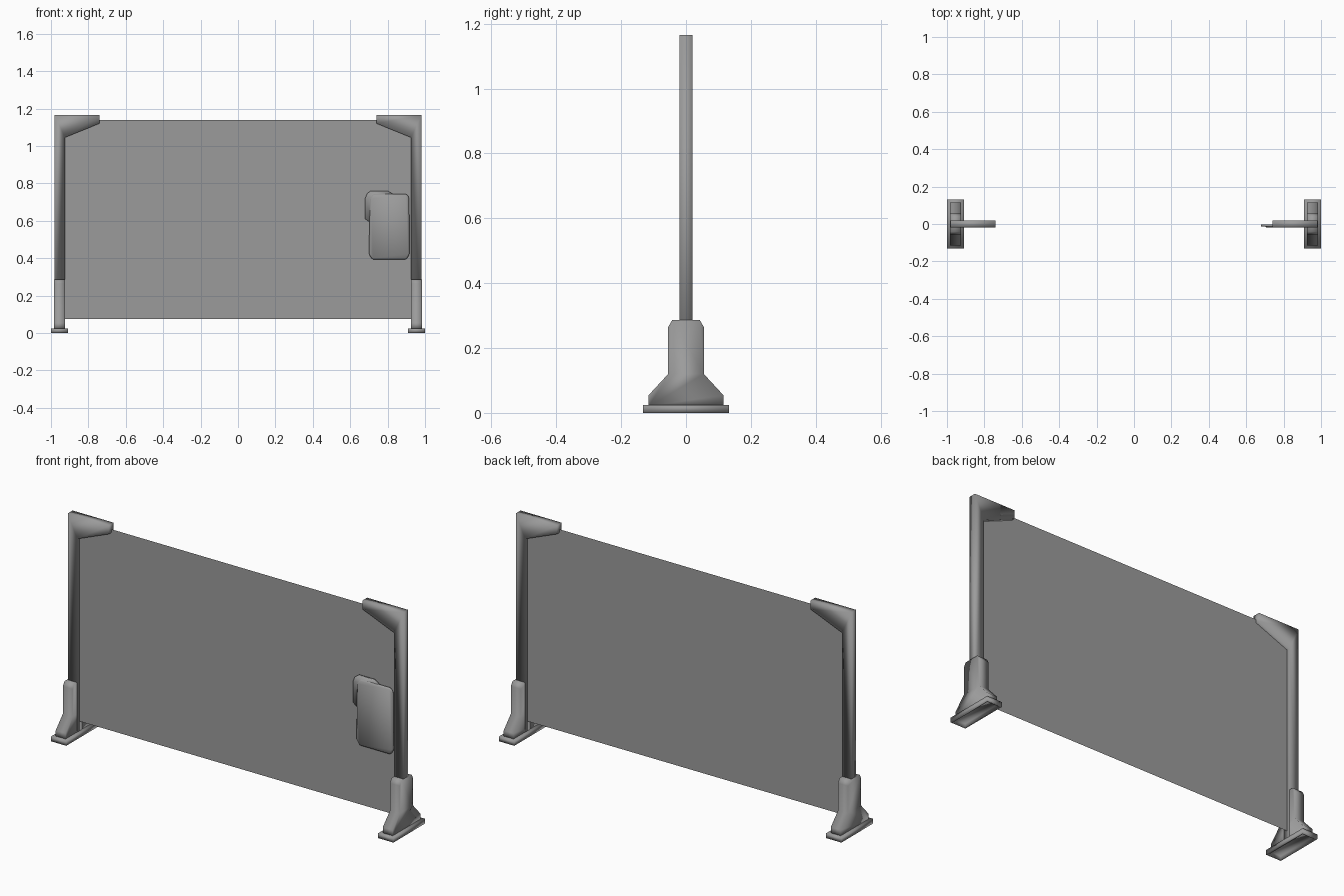
import bpy, bmesh
from mathutils import Vector

if "Cube" in bpy.data.objects:
    bpy.data.objects.remove(bpy.data.objects["Cube"])

grey = bpy.data.materials.new("dark_grey")
grey.diffuse_color = (0.33, 0.33, 0.33, 1)
grey.use_nodes = True
grey.node_tree.nodes["Principled BSDF"].inputs["Base Color"].default_value = grey.diffuse_color


def finish(bm, name, mirror=False, bevel=0.0):
    """Turn a bmesh into a fully smooth-shaded object."""
    bmesh.ops.recalc_face_normals(bm, faces=bm.faces)
    me = bpy.data.meshes.new(name)
    bm.to_mesh(me)
    bm.free()
    me.materials.append(grey)
    me.shade_smooth()
    ob = bpy.data.objects.new(name, me)
    bpy.context.collection.objects.link(ob)
    if bevel:
        b = ob.modifiers.new("bevel", 'BEVEL')
        b.width = bevel
        b.limit_method = 'ANGLE'
    if mirror:
        ob.modifiers.new("mirror", 'MIRROR')
    return ob


def moved_verts(result):
    return [g for g in result["geom"] if isinstance(g, bmesh.types.BMVert)]


def prism(points, start, depth):
    """Close a 3D outline, then sweep it along depth."""
    bm = bmesh.new()
    face = bm.faces.new([bm.verts.new(Vector(p) + Vector(start)) for p in points])
    ext = bmesh.ops.extrude_face_region(bm, geom=[face], use_keep_orig=True)
    bmesh.ops.translate(bm, vec=depth, verts=moved_verts(ext))
    return bm


# Posts with their tapered top brackets
post = [(0.925, 0.02), (0.98, 0.02), (0.98, 1.165), (0.74, 1.165),
        (0.74, 1.12), (0.925, 1.045)]
finish(prism([(x, 0, z) for x, z in post], (0, -0.02, 0), (0, 0.04, 0)),
       "post_and_bracket", mirror=True)

# Flared feet around the post bottoms
half = [(0.115, 0.02), (0.115, 0.055), (0.055, 0.12), (0.055, 0.265), (0.042, 0.287)]
foot = half + [(-y, z) for y, z in reversed(half)]
finish(prism([(0, y, z) for y, z in foot], (0.926, 0, 0), (0.058, 0, 0)),
       "foot", mirror=True)

# Base plates, recessed underneath
bm = prism([(0.91, -0.132, 0), (1.0, -0.132, 0), (1.0, 0.132, 0), (0.91, 0.132, 0)],
           (0, 0, 0), (0, 0, 0.025))
bmesh.ops.recalc_face_normals(bm, faces=bm.faces)
under = min(bm.faces, key=lambda f: f.calc_center_median().z)
bmesh.ops.inset_region(bm, faces=[under], thickness=0.012)
pit = bmesh.ops.extrude_face_region(bm, geom=[under])
bmesh.ops.translate(bm, vec=(0, 0, 0.018), verts=moved_verts(pit))
if under.is_valid:
    bmesh.ops.delete(bm, geom=[under], context='FACES_ONLY')
finish(bm, "base_plate", mirror=True)

# Thin screen panel
bm = bmesh.new()
bm.faces.new([bm.verts.new(p) for p in [(-0.93, 0, 0.075), (0.93, 0, 0.075),
                                        (0.93, 0, 1.138), (-0.93, 0, 1.138)]])
finish(bm, "screen_panel")

# Backing of the wall unit, peeking out at its upper left
back = [(0.68, 0.61), (0.68, 0.72), (0.69, 0.745), (0.71, 0.76), (0.80, 0.76),
        (0.825, 0.745), (0.825, 0.65), (0.72, 0.58)]
finish(prism([(x, 0, z) for x, z in back], (0, -0.003, 0), (0, -0.01, 0)),
       "unit_backing")

# Wall unit body with cut corners and a softened rim
body = [(0.70, 0.42), (0.705, 0.72), (0.725, 0.744), (0.90, 0.744), (0.915, 0.725),
        (0.917, 0.42), (0.90, 0.393), (0.718, 0.393)]
finish(prism([(x, 0, z) for x, z in body], (0, -0.003, 0), (0, -0.016, 0)),
       "unit_body", bevel=0.007)
